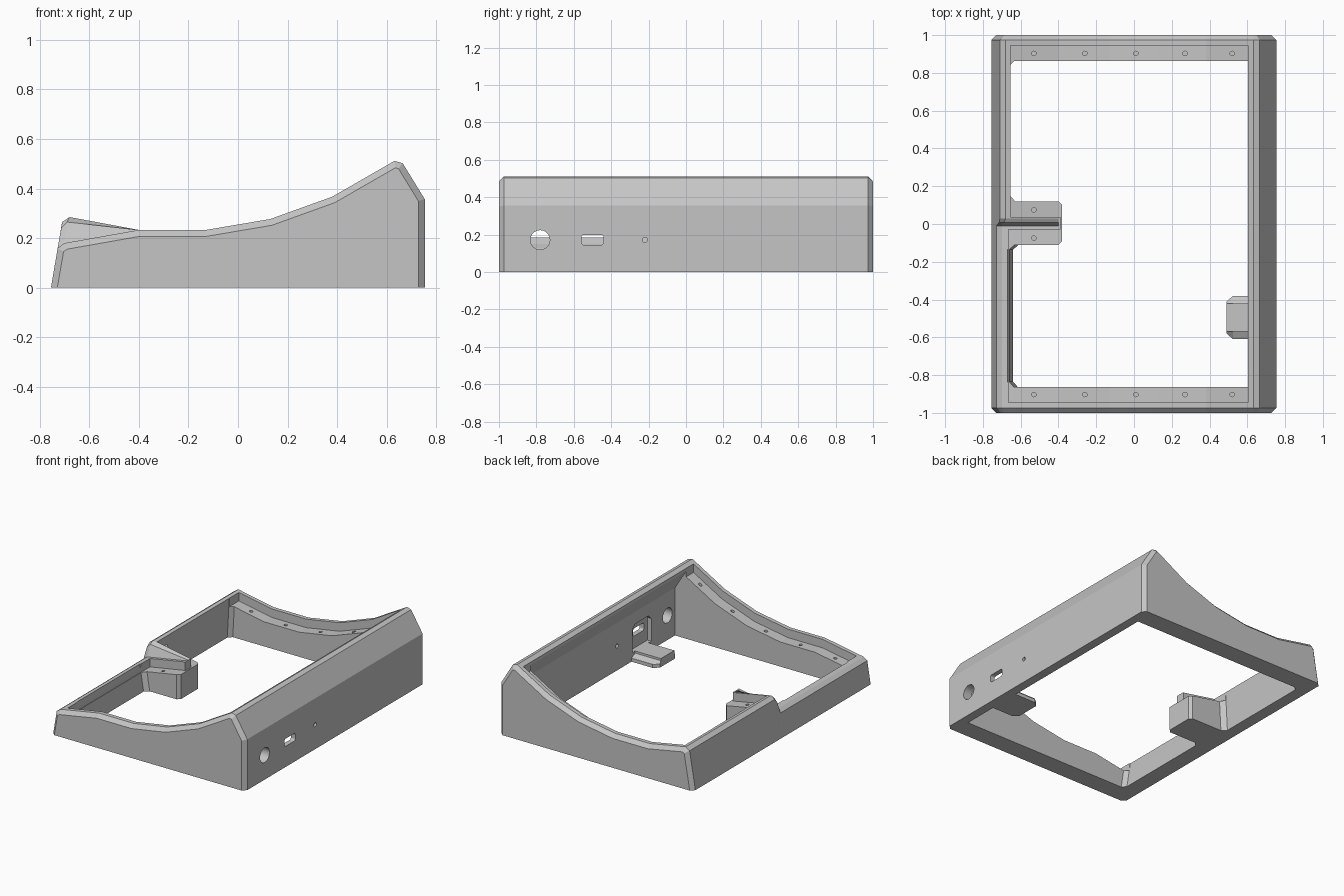
import bpy, bmesh, math
from mathutils import Vector

cube = bpy.data.objects.get("Cube")
if cube:
    bpy.data.objects.remove(cube, do_unlink=True)

grey = bpy.data.materials.new("mid_grey")
grey.use_nodes = True
grey.diffuse_color = (0.56, 0.56, 0.56, 1)
grey.node_tree.nodes["Principled BSDF"].inputs["Base Color"].default_value = (0.56, 0.56, 0.56, 1)


def loft(name, rings):
    """Solid skinned through rings that share one point count."""
    bm = bmesh.new()
    loops = [[bm.verts.new(p) for p in ring] for ring in rings]
    for a, b in zip(loops, loops[1:]):
        for i in range(len(a)):
            j = (i + 1) % len(a)
            bm.faces.new((a[i], a[j], b[j], b[i]))
    bm.faces.new(loops[0])
    bm.faces.new(loops[-1])
    bmesh.ops.recalc_face_normals(bm, faces=bm.faces)
    mesh = bpy.data.meshes.new(name)
    bm.to_mesh(mesh)
    bm.free()
    mesh.materials.append(grey)
    ob = bpy.data.objects.new(name, mesh)
    bpy.context.collection.objects.link(ob)
    return ob


def prism_y(name, profile, y0, y1):
    return loft(name, [[(x, y, z) for x, z in profile] for y in (y0, y1)])


def prism_x(name, profile, x0, x1):
    return loft(name, [[(x, y, z) for y, z in profile] for x in (x0, x1)])


def circle(a, b, r, n):
    return [(a + r * math.cos(math.tau * i / n), b + r * math.sin(math.tau * i / n))
            for i in range(n)]


def cut(target, tool):
    mod = target.modifiers.new("cut", "BOOLEAN")
    mod.operation = "DIFFERENCE"
    mod.solver = "EXACT"
    mod.object = tool
    bpy.context.view_layer.objects.active = target
    bpy.ops.object.modifier_apply(modifier=mod.name)
    bpy.data.objects.remove(tool, do_unlink=True)


def inset(profile, d):
    """Mitred offset of an open profile whose ends stay on the ground."""
    pts = [Vector(p) for p in profile]
    normals = []
    for a, b in zip(pts, pts[1:]):
        t = (b - a).normalized()
        normals.append(Vector((t.y, -t.x)))
    out = []
    for i, p in enumerate(pts):
        n0, n1 = normals[max(i - 1, 0)], normals[min(i, len(normals) - 1)]
        q = p + (n0 + n1) * d / (1 + n0.dot(n1))
        out.append((q.x, 0 if i in (0, len(pts) - 1) else q.y))
    return out


# Side profiles: the two halves differ only at the left wall
shared = [(-0.4, 0.233), (-0.13, 0.233), (0.13, 0.277), (0.38, 0.367),
          (0.632, 0.512), (0.665, 0.502), (0.754, 0.357), (0.754, 0)]
low = [(-0.755, 0), (-0.728, 0.16), (-0.7, 0.18)] + shared
soft = [(-0.755, 0), (-0.714, 0.24), (-0.69, 0.265)] + shared
high = [(-0.755, 0), (-0.71, 0.265), (-0.68, 0.285)] + shared

# Frame body with chamfered ends and a step in the middle
c = 0.026
sections = [(-1, inset(low, c)), (c - 1, low), (-0.01, low), (0.008, soft),
            (0.028, high), (1 - c, high), (1, inset(high, c))]
frame = loft("frame", [[(x, y, z) for x, z in p] for y, p in sections])


# Central opening, leaving a support post on the left wall
def opening(z):
    front = -0.64 - 0.159 * z
    back = -0.67 + 0.054 * z
    return [(x, y, z) for x, y in [
        (back + 0.025, 0.863), (0.603, 0.863), (0.603, -0.863), (front + 0.025, -0.863),
        (front, -0.835), (front, -0.135), (front + 0.03, -0.11), (-0.4, -0.11),
        (-0.38, -0.09), (-0.38, 0.1), (-0.4, 0.12), (back + 0.03, 0.12),
        (back, 0.15), (back, 0.838)]]


cut(frame, loft("opening_cutter", [opening(-0.1), opening(1)]))

# The right wall is a thin shell that follows its outer slope under the lip
hollow = [(0.58, -0.1), (0.69, -0.1), (0.69, 0.335), (0.603, 0.475), (0.58, 0.475)]
cut(frame, prism_y("hollow_cutter", hollow, -0.863, 0.863))


# Recessed ledges following the rim
def recess(start, y0, y1):
    floor = [start] + shared[:4] + [(0.603, 0.495)]
    profile = [(x, z - 0.06) for x, z in floor] + [(0.603, 1), (start[0], 1)]
    cut(frame, prism_y("recess_cutter", profile, y0, y1))


recess((-0.664, 0.187), -0.945, -0.03)
recess((-0.655, 0.281), 0.036, 0.945)
mid = [(-0.39, 0.173), (-0.2, 0.173), (-0.2, 1), (-0.39, 1)]
cut(frame, prism_y("post_end_cutter", mid, -0.05, 0.05))

# Blind screw holes in the ledges and the post
rows = [(-0.53, 0.07), (-0.26, 0.12), (0.01, 0.1), (0.27, 0.16), (0.52, 0.25)]
spots = [(x, s * 0.903, z) for x, z in rows for s in (-1, 1)]
spots += [(-0.53, s * 0.075, 0.07) for s in (-1, 1)]
for x, y, z in spots:
    ring = circle(x, y, 0.012, 12)
    cut(frame, loft("screw_cutter", [[(a, b, h) for a, b in ring] for h in (z, 1)]))

# Ports through the right wall, the slot sitting in an inner pocket
cut(frame, prism_x("round_port_cutter", circle(-0.78, 0.172, 0.052, 32), 0.5, 0.9))
cut(frame, prism_x("pin_hole_cutter", circle(-0.22, 0.172, 0.014, 16), 0.5, 0.9))
slot = []
for k in range(16):
    a = math.tau * (k + 0.5) / 16
    sy, sz = math.copysign(1, math.cos(a)), math.copysign(1, math.sin(a))
    slot.append((-0.5 + sy * 0.045 + 0.015 * math.cos(a),
                 0.172 + sz * 0.012 + 0.015 * math.sin(a)))
cut(frame, prism_x("slot_cutter", slot, 0.5, 0.9))
pocket = [(-0.6, 0.06), (-0.39, 0.06), (-0.39, 0.22), (-0.42, 0.25),
          (-0.57, 0.25), (-0.6, 0.22)]
cut(frame, prism_x("pocket_cutter", pocket, 0.62, 0.72))


# Bracket carrying the connector behind the slot
def bracket(x, w):
    half = [(0.075, 0.06), (0.075, 0.045), (w, 0.025), (w, 0)]
    ring = half + [(-y, z) for y, z in reversed(half)]
    return [(x, y - 0.495, z) for y, z in ring]


loft("connector_bracket", [bracket(0.49, 0.085), bracket(0.525, 0.115), bracket(0.73, 0.115)])
